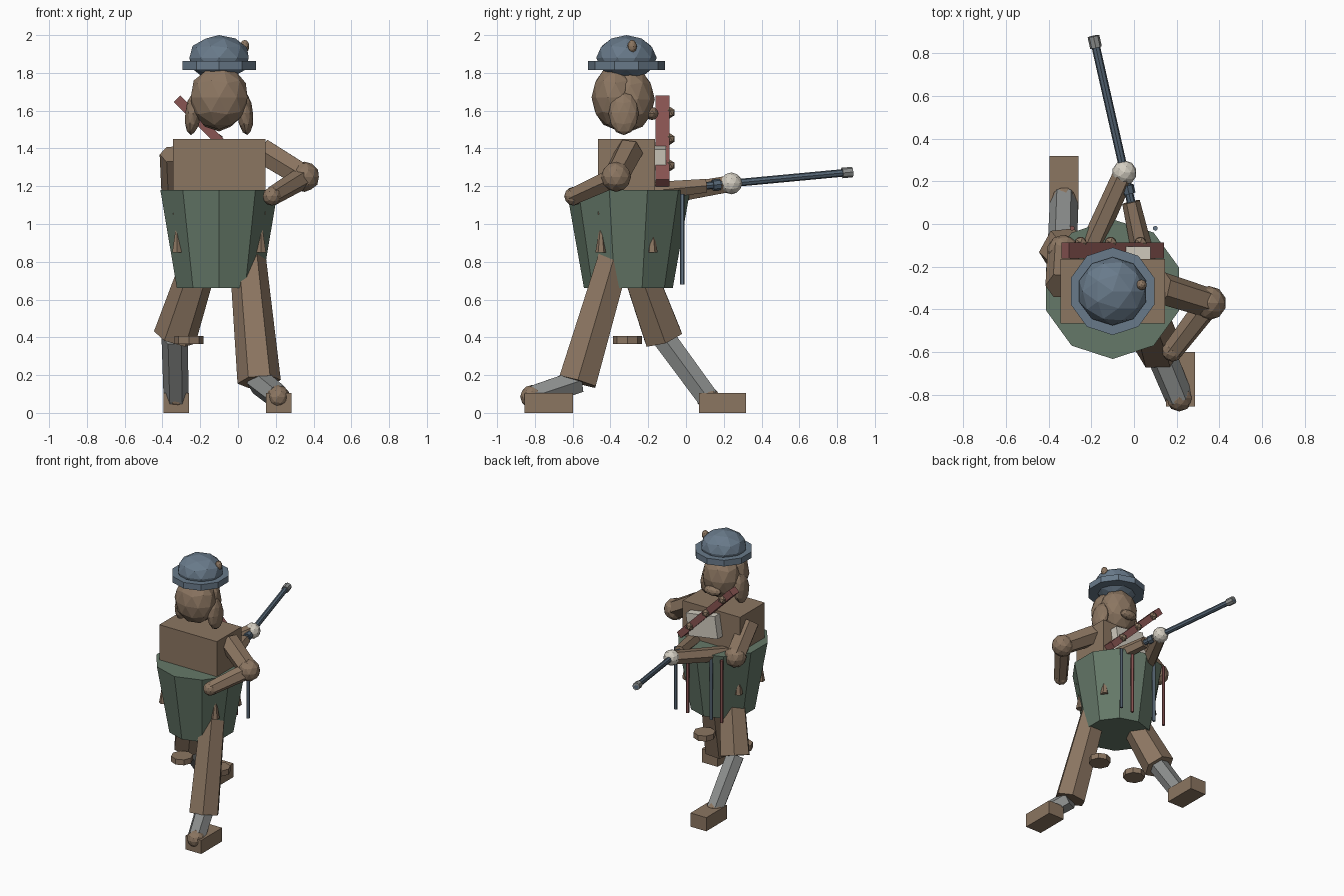
import bpy, bmesh, math
from mathutils import Vector, Matrix

if "Cube" in bpy.data.objects:
    bpy.data.objects.remove(bpy.data.objects["Cube"])


def material(name, rgb):
    m = bpy.data.materials.new(name)
    m.use_nodes = True
    m.diffuse_color = (*rgb, 1)
    bsdf = next(n for n in m.node_tree.nodes if n.type == 'BSDF_PRINCIPLED')
    bsdf.inputs["Base Color"].default_value = (*rgb, 1)
    return m


BROWN = material("warm_brown", (.26, .18, .12))
GREEN = material("coat_green", (.13, .19, .14))
SLATE = material("slate_blue", (.14, .195, .255))
STEEL = material("gun_steel", (.09, .13, .175))
GREY = material("stocking_grey", (.27, .28, .275))
RED = material("sash_red", (.25, .09, .085))
CREAM = material("cream", (.66, .62, .54))


def finish(name, bm, mat):
    mesh = bpy.data.meshes.new(name)
    bm.to_mesh(mesh)
    bm.free()
    mesh.materials.append(mat)
    obj = bpy.data.objects.new(name, mesh)
    bpy.context.scene.collection.objects.link(obj)
    return obj


def limb(name, a, b, r1, r2, mat, sides=6):
    """Tapered prism running from point a to point b."""
    a, b = Vector(a), Vector(b)
    z = (b - a).normalized()
    hint = Vector((0, 1, 0)) if abs(z.z) > .999 or abs(z.x) > .8 else Vector((1, 0, 0))
    y = (hint - z * hint.dot(z)).normalized()
    frame = Matrix((y.cross(z), y, z)).transposed().to_4x4()
    bm = bmesh.new()
    bmesh.ops.create_cone(bm, cap_ends=True, segments=sides, radius1=r1, radius2=r2,
                          depth=(b - a).length, matrix=Matrix.Translation((a + b) / 2) @ frame)
    return finish(name, bm, mat)


def ball(name, loc, radii, mat, detail=2, tilt=0):
    """Faceted ellipsoid, optionally tilted about the y axis."""
    if not isinstance(radii, tuple):
        radii = (radii,) * 3
    bm = bmesh.new()
    bmesh.ops.create_icosphere(bm, subdivisions=detail, radius=1, matrix=Matrix.Translation(loc)
                               @ Matrix.Rotation(tilt, 4, 'Y') @ Matrix.Diagonal((*radii, 1)))
    return finish(name, bm, mat)


def box(name, loc, size, mat, tilt=0):
    bm = bmesh.new()
    bmesh.ops.create_cube(bm, size=1, matrix=Matrix.Translation(loc)
                          @ Matrix.Rotation(tilt, 4, 'Y') @ Matrix.Diagonal((*size, 1)))
    return finish(name, bm, mat)


CX, CY = -.1, -.315

# Body and coat
box("torso", (CX, CY, 1.25), (.49, .3, .4), BROWN)
limb("coat_skirt", (CX, CY + .01, .66), (CX, CY + .01, 1.18), .235, .327, GREEN, 10)
for sx in (-1, 1):
    for sy in (-1, 1):
        x, y = CX + sx * .222, CY + sy * .135
        limb("coat_tassel", (x, y, .85), (x, y, 1.03), .03, 0, BROWN)
    limb("hanging_disc", (CX + sx * .16, -.31, .365), (CX + sx * .16, -.31, .407),
         .077, .077, BROWN, 8)

# Head, hair and hat
ball("face", (CX, -.295, 1.66), (.145, .13, .17), BROWN)
ball("back_hair", (CX, -.375, 1.67), (.158, .125, .17), BROWN)
ball("beard", (CX, -.18, 1.585), (.07, .035, .035), BROWN)
for s in (-1, 1):
    ball("side_hair", (CX + s * .138, -.33, 1.585), (.043, .08, .115), BROWN, tilt=-s * .1)
limb("hat_brim", (CX, CY, 1.815), (CX, CY, 1.862), .205, .205, SLATE, 10)
ball("hat_crown", (CX, CY, 1.88), (.165, .16, .12), SLATE)
ball("hat_badge", (.035, -.285, 1.94), (.025, .025, .035), BROWN)

# Legs: hip, knee and ankle joints
legs = {"left": ((.048, -.37, .86), (.112, -.575, .165), (.212, -.815, .085)),
        "right": ((-.19, -.28, .84), (-.335, -.12, .4), (-.328, .115, .08))}
for side, (hip, knee, ankle) in legs.items():
    limb(side + "_thigh", hip, knee, .095, .115, BROWN)
    limb(side + "_stocking", knee, ankle, .07, .066, GREY)
    ball(side + "_ankle", ankle, .063, BROWN)
box("left_foot", (.217, -.727, .0525), (.135, .255, .105), BROWN)
box("right_foot", (-.328, .193, .0525), (.135, .25, .105), BROWN)

# Left arm, bent with the hand at the back
l_elbow, l_hand = (.352, -.37, 1.25), (.18, -.595, 1.147)
limb("left_upper_arm", (.13, -.3, 1.385), l_elbow, .075, .07, BROWN)
ball("left_elbow", l_elbow, .08, BROWN)
limb("left_forearm", l_elbow, l_hand, .06, .05, BROWN)
ball("left_hand", l_hand, .05, BROWN)

# Right arm, reaching along the gun
r_elbow, r_hand = (-.33, -.13, 1.16), (-.045, .24, 1.215)
limb("right_upper_arm", (-.34, -.29, 1.37), r_elbow, .075, .075, BROWN)
ball("right_elbow", r_elbow, .08, BROWN)
limb("right_forearm", (-.225, -.16, 1.143), r_hand, .055, .05, BROWN)
ball("right_hand", r_hand, .058, CREAM)

# Long gun along one straight line
muzzle = Vector((-.19, .88, 1.275))
aim = (muzzle - Vector(r_hand)).normalized()


def along(d):
    return muzzle - aim * d


limb("gun_barrel", muzzle, along(.8), .02, .02, STEEL, 8)
limb("muzzle_ring", muzzle, along(.055), .028, .028, GREY, 8)
limb("gun_lock", along(.72), along(.76), .03, .03, STEEL, 8)
limb("gun_stock", along(.8), along(1.13), .042, .055, BROWN)

# Sash with buttons, and the pouch behind it
box("sash", (CX, -.125, 1.44), (.63, .075, .05), RED, math.pi / 4)
for z in (1.59, 1.45, 1.31):
    ball("sash_button", (CX + 1.44 - z, -.088, z), .032, BROWN, 1)
box("chest_pouch", (-.06, -.14, 1.33), (.25, .07, .17), CREAM, .15)

# Rods hanging from the coat rim, alternating colours
for i, x in enumerate((.1, 0, -.2, -.29)):
    limb("hanging_rod", (x, -.02, .68), (x, -.02, 1.16), .012, .012, RED if i % 2 else SLATE)
